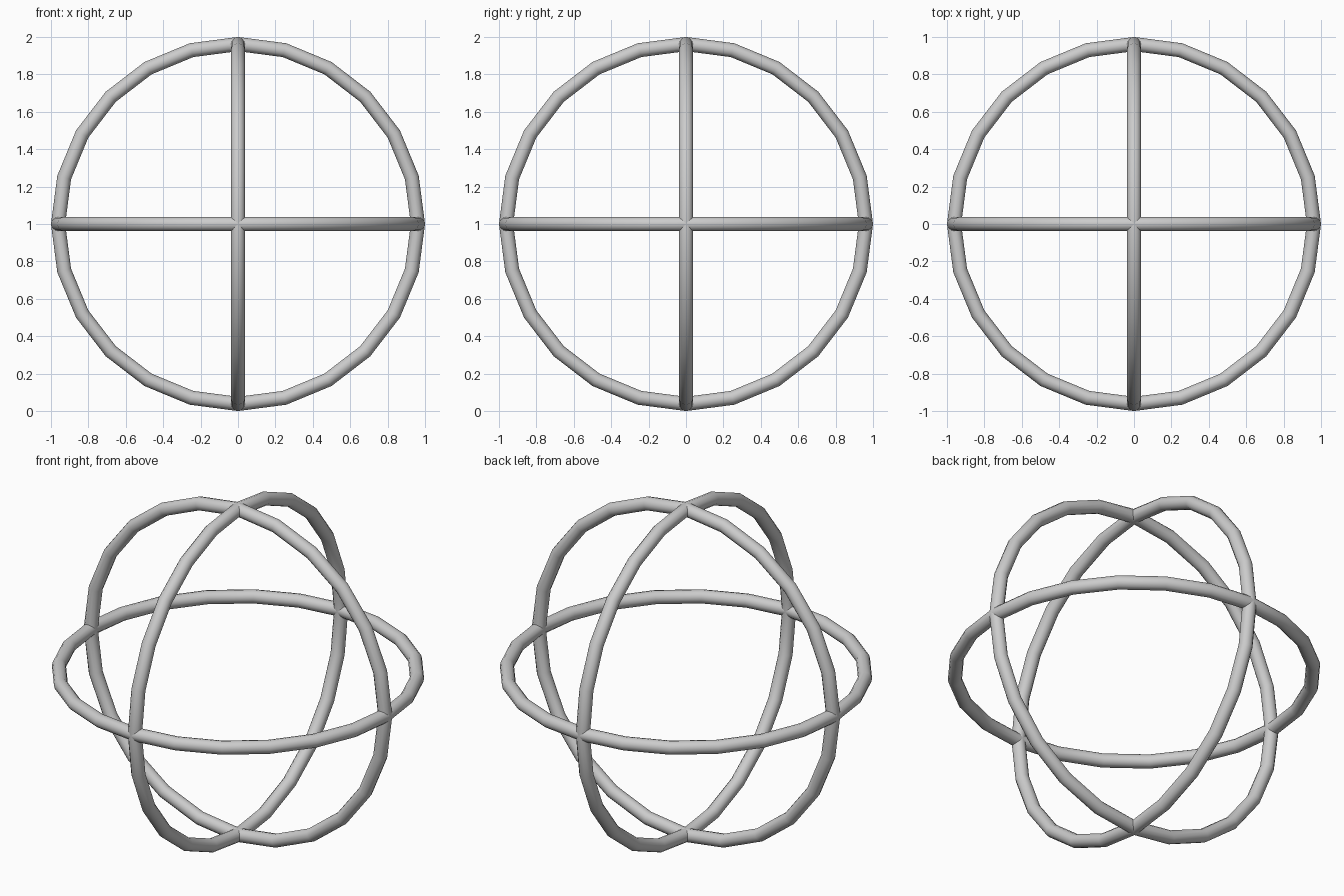
import bpy
from math import radians

if "Cube" in bpy.data.objects:
    bpy.data.objects.remove(bpy.data.objects["Cube"])

MAJOR, MINOR = 0.962, 0.038


def ring(name, rotation):
    bpy.ops.mesh.primitive_torus_add(
        major_segments=24, minor_segments=12,
        major_radius=MAJOR, minor_radius=MINOR,
        location=(0, 0, 1), rotation=rotation)
    obj = bpy.context.object
    obj.name = name
    bpy.ops.object.shade_smooth_by_angle(angle=radians(40))
    return obj


# Three mutually perpendicular hoops sharing one centre
ring("horizontal_ring", (0, 0, 0))
ring("front_ring", (radians(90), 0, 0))
ring("side_ring", (0, radians(90), 0))
